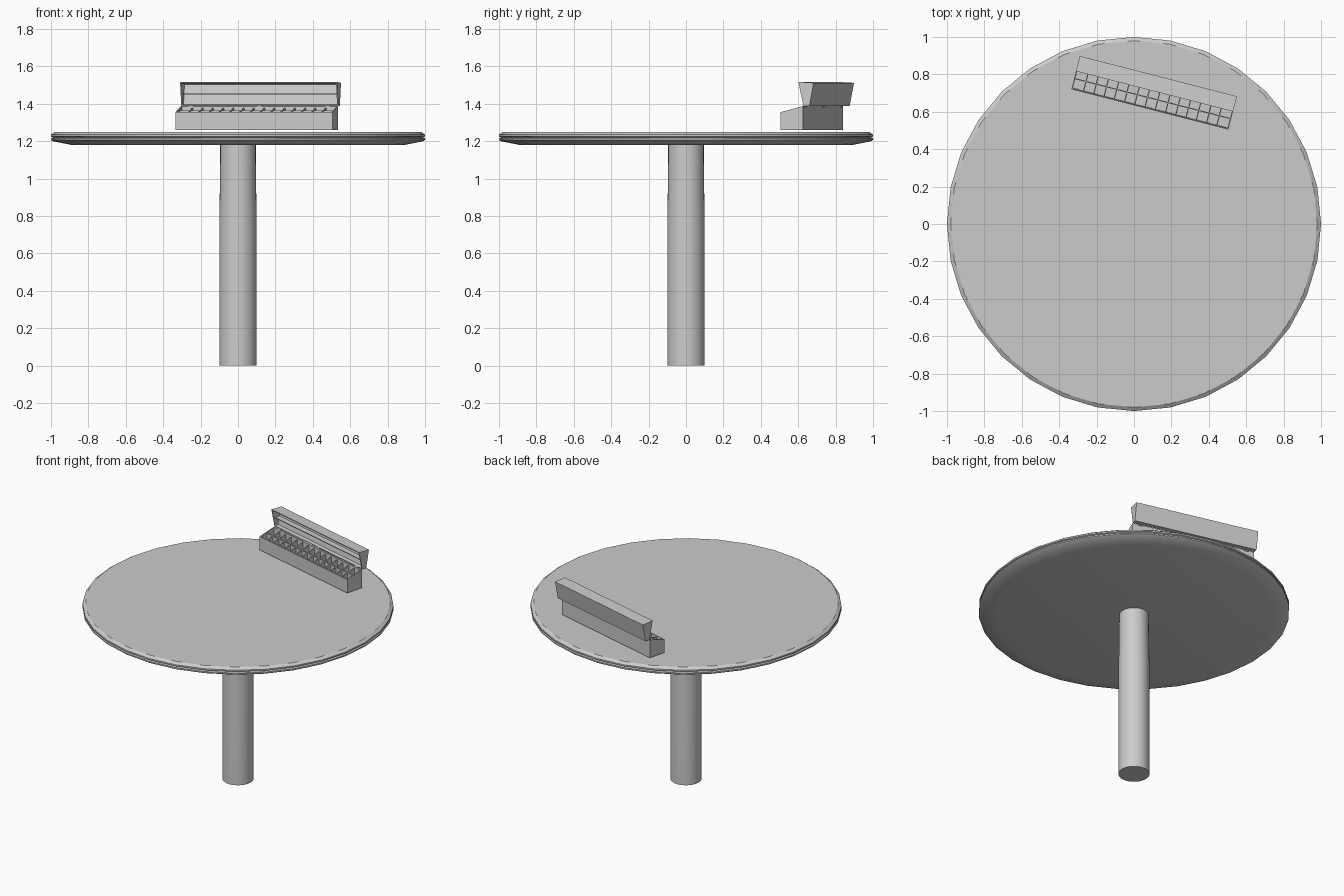
import bpy, bmesh
from math import sin, cos, pi, radians
from mathutils import Matrix, Vector

if "Cube" in bpy.data.objects:
    bpy.data.objects.remove(bpy.data.objects["Cube"])

LENGTH = 0.867
PLACE = Matrix.Translation((-0.335, 0.72, 0)) @ Matrix.Rotation(radians(-14.4), 4, 'Z')


def finish(name, bm, matrix=Matrix(), smooth=False):
    bmesh.ops.recalc_face_normals(bm, faces=bm.faces)
    me = bpy.data.meshes.new(name)
    bm.to_mesh(me)
    bm.free()
    ob = bpy.data.objects.new(name, me)
    bpy.context.collection.objects.link(ob)
    ob.matrix_world = matrix
    if smooth:
        bpy.ops.object.select_all(action='DESELECT')
        ob.select_set(True)
        bpy.context.view_layer.objects.active = ob
        bpy.ops.object.shade_smooth_by_angle(angle=radians(25))
    return ob


def lathe(name, profile, sides=32):
    """Closed solid of revolution from (radius, z) points."""
    bm = bmesh.new()
    rings = [[bm.verts.new((r * cos(2 * pi * i / sides), r * sin(2 * pi * i / sides), z))
              for i in range(sides)] for r, z in profile]
    for a, b in zip(rings, rings[1:]):
        for i in range(sides):
            j = (i + 1) % sides
            bm.faces.new((a[i], a[j], b[j], b[i]))
    bm.faces.new(rings[0])
    bm.faces.new(rings[-1])
    return finish(name, bm, smooth=True)


def prism(bm, profile, x0, x1):
    """Extrude a (y, z) profile along x; returns the side faces."""
    a = [bm.verts.new((x0, y, z)) for y, z in profile]
    b = [bm.verts.new((x1, y, z)) for y, z in profile]
    bm.faces.new(a)
    bm.faces.new(b[::-1])
    n = len(profile)
    return [bm.faces.new((a[i], b[i], b[(i + 1) % n], a[(i + 1) % n])) for i in range(n)]


def tray(name, profile, floor, wall):
    """Hollow box whose first profile edge is the open side; floor gives the cavity bottom."""
    bm = bmesh.new()
    mouth = prism(bm, profile, 0, LENGTH)[0]
    bmesh.ops.recalc_face_normals(bm, faces=bm.faces)
    bmesh.ops.inset_region(bm, faces=[mouth], thickness=wall)
    start = Vector((0, *profile[0]))
    end = Vector((0, *profile[1]))
    mid = (start + end) / 2
    new = bmesh.ops.extrude_discrete_faces(bm, faces=[mouth])['faces'][0]
    for v in new.verts:
        first = (Vector((0, v.co.y, v.co.z)) - mid).dot(start - end) > 0
        v.co.y, v.co.z = floor[0] if first else floor[1]
    return finish(name, bm, PLACE)


# Round pedestal table
lathe("pedestal", [(0.1, 0), (0.1, 0.8), (0.096, 1.0), (0.095, 1.185)])
lathe("table_top", [(0.89, 1.18), (0.99, 1.2), (1.0, 1.207), (1.0, 1.216), (0.988, 1.22),
                    (1.0, 1.226), (1.0, 1.236), (0.98, 1.25)])

# Box base with sloping rim
tray("box_base", [(0, 1.355), (0.124, 1.388), (0.124, 1.26), (0, 1.26)],
     [(0.009, 1.275), (0.115, 1.275)], 0.009)

# Open lid standing on its rear edge
tray("box_lid", [(0.10, 1.517), (0.127, 1.388), (0.16, 1.388), (0.184, 1.512)],
     [(0.172, 1.504), (0.152, 1.397)], 0.009)

# Compartment dividers in the base
CELLS = 15
bm = bmesh.new()
for i in range(1, CELLS):
    x = 0.009 + (LENGTH - 0.018) * i / CELLS
    prism(bm, [(0.008, 1.35), (0.116, 1.379), (0.116, 1.274), (0.008, 1.274)],
          x - 0.003, x + 0.003)
prism(bm, [(0.057, 1.363), (0.063, 1.3645), (0.063, 1.274), (0.057, 1.274)], 0.008, LENGTH - 0.008)
finish("compartment_dividers", bm, PLACE)

# Long rib inside the lid
bm = bmesh.new()
prism(bm, [(0.125, 1.455), (0.163, 1.455), (0.163, 1.449), (0.126, 1.449)], 0.008, LENGTH - 0.008)
finish("lid_rib", bm, PLACE)

# Brass hinges
brass = bpy.data.materials.new("brass")
brass.diffuse_color = (0.7, 0.42, 0.1, 1)
brass.use_nodes = True
brass.node_tree.nodes["Principled BSDF"].inputs["Base Color"].default_value = brass.diffuse_color
for i, x in enumerate((0.055, LENGTH / 2, LENGTH - 0.055)):
    bm = bmesh.new()
    bmesh.ops.create_cone(bm, cap_ends=True, segments=12, radius1=0.006, radius2=0.006, depth=0.03,
                          matrix=Matrix.Translation((x, 0.124, 1.388)) @ Matrix.Rotation(pi / 2, 4, 'Y'))
    finish(f"hinge_{i + 1}", bm, PLACE, True).data.materials.append(brass)
